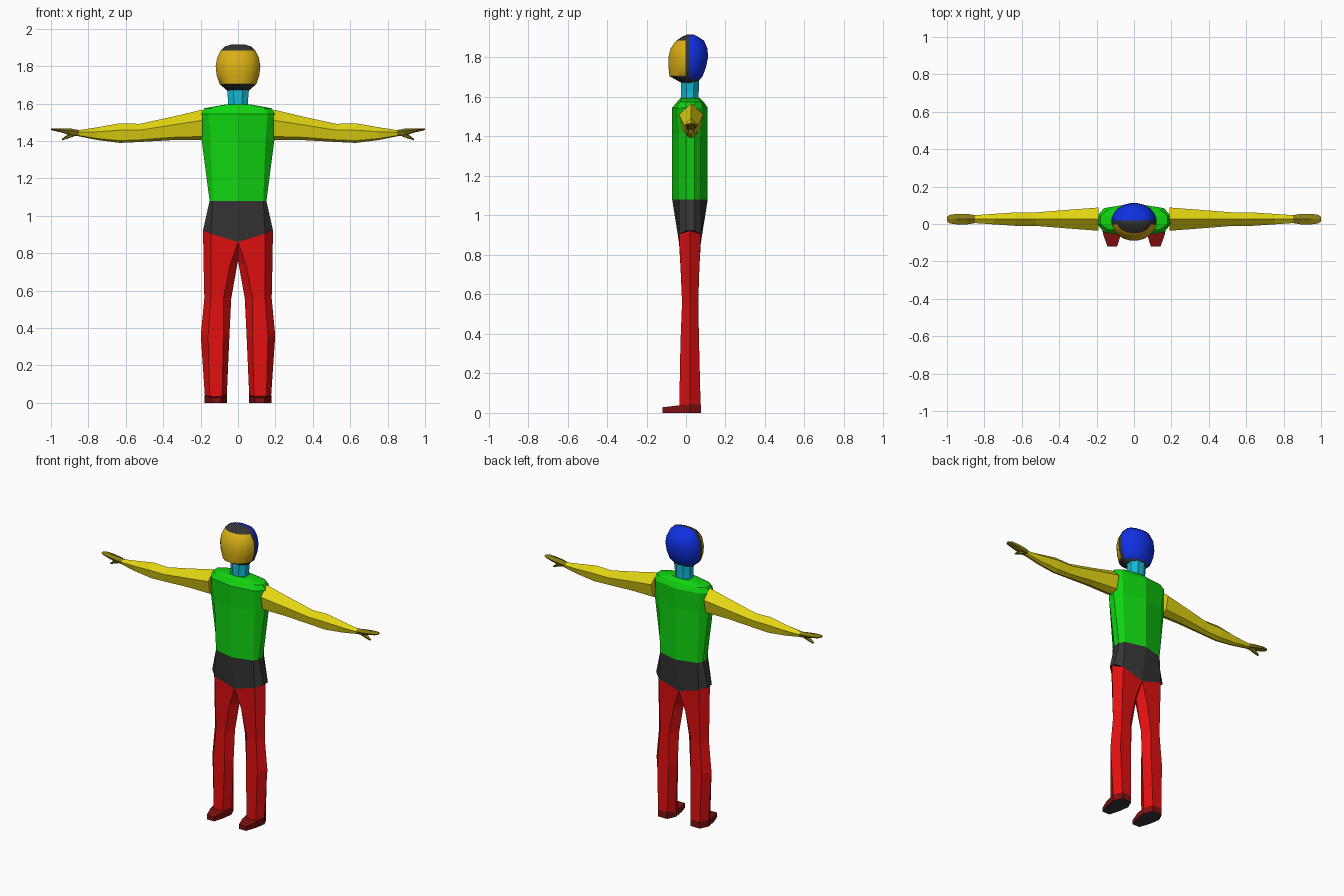
import bpy, bmesh, math
from mathutils import Vector

if "Cube" in bpy.data.objects:
    bpy.data.objects.remove(bpy.data.objects["Cube"])


def colour(name, r, g, b):
    m = bpy.data.materials.new(name)
    m.diffuse_color = (r, g, b, 1)
    m.use_nodes = True
    m.node_tree.nodes["Principled BSDF"].inputs["Base Color"].default_value = m.diffuse_color
    return m


GREEN = colour("shirt green", .005, .66, .005)
GREY = colour("dark grey", .036, .036, .036)
RED = colour("trouser red", .74, .005, .005)
DARK_RED = colour("shoe dark red", .21, .005, .005)
YELLOW = colour("sleeve yellow", .77, .67, .006)
OLIVE = colour("glove olive", .25, .2, .006)
GOLD = colour("face gold", .7, .43, .007)
CYAN = colour("neck cyan", .007, .5, .68)
BLUE = colour("hair blue", .005, .03, .76)


def finish(name, bm, mats):
    bmesh.ops.recalc_face_normals(bm, faces=bm.faces)
    me = bpy.data.meshes.new(name)
    bm.to_mesh(me)
    bm.free()
    for m in mats:
        me.materials.append(m)
    ob = bpy.data.objects.new(name, me)
    bpy.context.collection.objects.link(ob)
    return ob


def loft_mesh(rings):
    """Skin equal-length rings of points and cap both ends."""
    bm = bmesh.new()
    vs = [[bm.verts.new(p) for p in ring] for ring in rings]
    n = len(vs[0])
    for lo, hi in zip(vs, vs[1:]):
        for i in range(n):
            j = (i + 1) % n
            bm.faces.new((lo[i], lo[j], hi[j], hi[i]))
    bm.faces.new(vs[0][::-1])
    bm.faces.new(vs[-1])
    return bm


def loft(name, rings, *mats):
    return finish(name, loft_mesh(rings), mats)


def body_ring(z, a, b, front, back, bevel=.035):
    """Ten-sided trunk section: a = half width of front, b = full half width."""
    half = [(a, front + bevel), (b, 0), (b, .042), (a, back - bevel)]
    pts = [(0, front)] + half + [(0, back)] + [(-x, y) for x, y in half[::-1]]
    return [(x, y, z) for x, y in pts]


# Shirt
loft("shirt", [
    body_ring(1.08, .135, .152, -.07, .11),
    body_ring(1.41, .147, .195, -.07, .11),
    body_ring(1.545, .16, .197, -.07, .11, .025),
    body_ring(1.575, .14, .18, -.045, .09, .015),
    body_ring(1.595, .06, .07, -.028, .068, .01)], GREEN)

# Hips, with a V-shaped lower edge
hem = [(x, y, .86 + (.045 * abs(x) / .145 if abs(x) < .15 else .063))
       for x, y, z in body_ring(0, .145, .187, -.035, .075, 0)]
loft("hips", [hem, body_ring(1.08, .135, .152, -.07, .11)], GREY)

# Neck
def ellipse(z, rx, front, back, n, cy=None):
    """Ring with its own front and back depth around the centre line cy."""
    cy = (front + back) / 2 if cy is None else cy
    out = []
    for i in range(n):
        t = math.tau * (i + .5) / n
        s = math.sin(t)
        out.append((rx * math.cos(t), cy + s * ((back - cy) if s > 0 else (cy - front)), z))
    return out


loft("neck", [ellipse(1.58, .06, -.028, .068, 8),
              ellipse(1.62, .058, -.028, .068, 8),
              ellipse(1.69, .065, -.028, .07, 8)], CYAN)

# Head: face, band and hair split by cutting planes
head = loft_mesh([ellipse(z, rx, f, b, 20, .015) for z, rx, f, b in [
    (1.665, .05, -.005, .04), (1.675, .065, -.03, .06), (1.705, .1, -.085, .085),
    (1.75, .115, -.09, .102), (1.80, .121, -.09, .113), (1.845, .113, -.08, .11),
    (1.885, .093, -.05, .092), (1.905, .073, -.02, .062), (1.915, .04, .003, .04)]])
for co, no in [((0, -.002, 0), (0, 1, 0)), ((0, .02, 0), (0, 1, 0)), ((0, 0, 1.69), (0, 0, 1))]:
    bmesh.ops.bisect_plane(head, geom=head.verts[:] + head.edges[:] + head.faces[:],
                           plane_co=co, plane_no=no, dist=1e-5)
for f in head.faces:
    c = f.calc_center_median()
    if c.y > .02 and c.z > 1.69:
        f.material_index = 2
    elif c.y < -.002 and 1.705 < c.z < 1.885:
        f.material_index = 1
ob = finish("head", head, (GREY, GOLD, BLUE))
for p in ob.data.polygons:
    p.use_smooth = True
bpy.context.view_layer.objects.active = ob
ob.select_set(True)
bpy.ops.object.shade_smooth_by_angle(angle=math.radians(40))


def arm_ring(s, x, bottom, top, w):
    """Six-sided arm section across x."""
    h = top - bottom
    return [(s * x, .026 + w * u, bottom + h * v) for u, v in
            [(0, 1), (-1, .65), (-.7, .12), (0, 0), (.7, .12), (1, .65)]]


def leg_ring(s, z, outer, fo, fi, inner, front, back, z_list=None):
    """Six-sided leg section: outer ridge, front pair, inner ridge, back pair."""
    pts = [(outer, .02), (fo, front), (fi, front), (inner, .02), (fi, back), (fo, back)]
    zs = z_list or [z] * 6
    return [(s * x, y, h) for (x, y), h in zip(pts, zs)]


for side, s in (("right", -1), ("left", 1)):
    # Sleeve arm
    loft(side + "_arm", [arm_ring(s, *r) for r in [
        (.19, 1.405, 1.568, .062), (.35, 1.405, 1.53, .05), (.525, 1.395, 1.492, .036),
        (.63, 1.39, 1.495, .036), (.75, 1.405, 1.474, .028), (.865, 1.428, 1.456, .02)]], YELLOW)
    # Hand and thumb
    loft(side + "_hand", [arm_ring(s, *r) for r in [
        (.85, 1.427, 1.459, .021), (.89, 1.43, 1.466, .028), (.95, 1.447, 1.468, .028),
        (.985, 1.455, 1.468, .023), (1.0, 1.459, 1.467, .012)]], OLIVE)
    loft(side + "_thumb", [arm_ring(s, *r) for r in [
        (.87, 1.428, 1.45, .014), (.91, 1.413, 1.437, .013), (.94, 1.404, 1.413, .007)]], OLIVE)
    # Trouser leg
    loft(side + "_leg", [
        leg_ring(s, 0, .187, .145, 0, 0, -.035, .075, [.923, .905, .86, .76, .86, .905]),
        leg_ring(s, .74, .184, .145, .042, .004, -.028, .068),
        leg_ring(s, .56, .18, .145, .078, .036, -.02, .062),
        leg_ring(s, .36, .199, .16, .078, .046, -.028, .066),
        leg_ring(s, .035, .177, .152, .085, .06, -.034, .074)], RED)
    # Shoe with dark sole
    plan = [(.178, .02), (.165, -.055), (.142, -.12), (.09, -.12),
            (.07, -.055), (.06, .02), (.085, .075), (.152, .075)]
    shoe = loft("%s_shoe" % side, [
        [(s * x, y, 0) for x, y in plan],
        [(s * x, y, .042 if y > 0 else .036 if y > -.1 else .028) for x, y in plan]],
        DARK_RED, GREY)
    for p in shoe.data.polygons:
        p.material_index = 1 if p.normal.z < -.5 else 0
